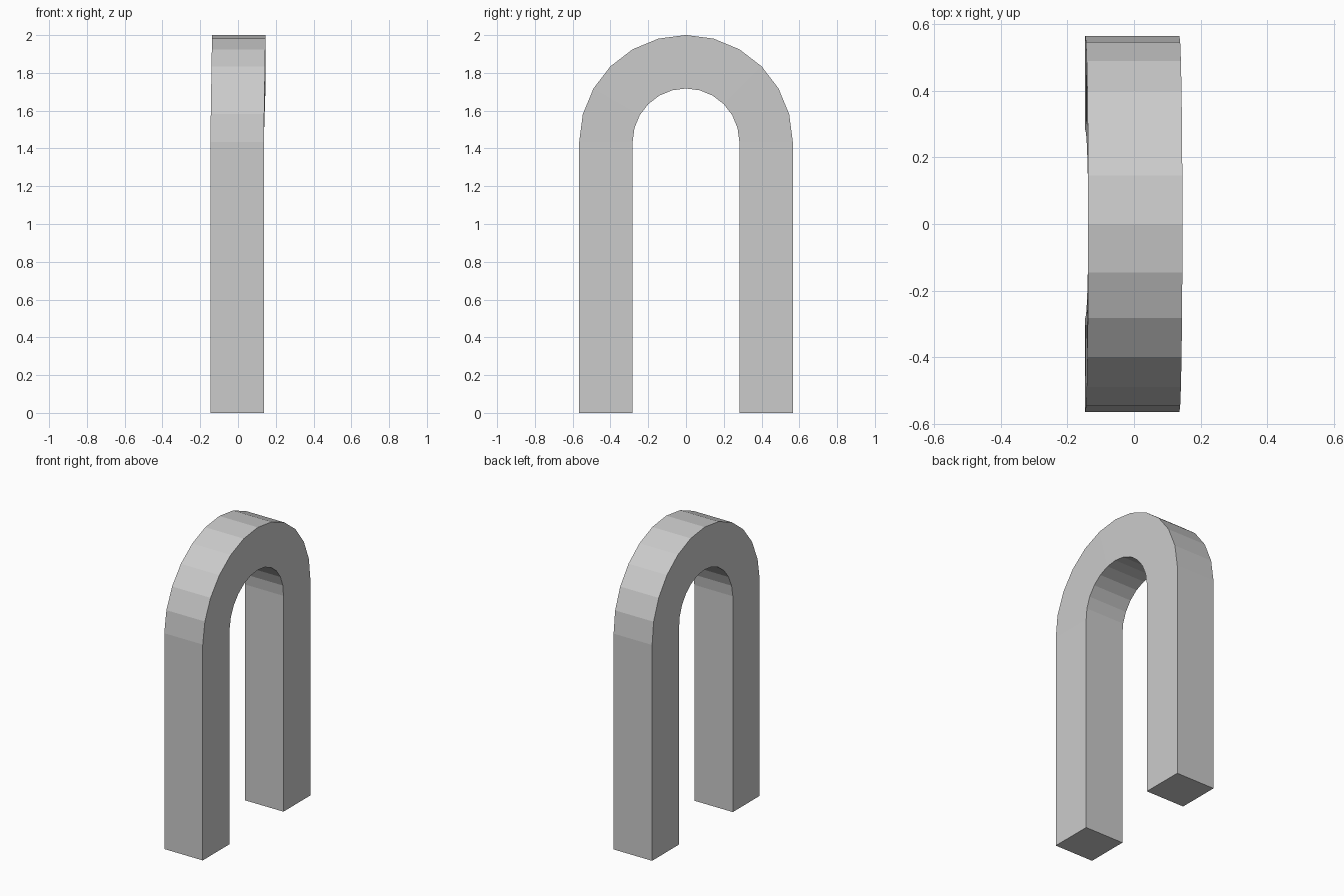
import bpy, bmesh, math

if "Cube" in bpy.data.objects:
    bpy.data.objects.remove(bpy.data.objects["Cube"])

HALF_WIDTH = 0.1415   # half the square bar
R_MID = 0.424         # centre-line radius of the bend
SPRING = 1.435        # height where the bend starts
STEPS = 12            # flat segments in the bend
X_BASE, X_LEAN = -0.005, 0.009   # the crown leans slightly sideways

bm = bmesh.new()


def add_ring(angle, z_base):
    """Square cross-section, turned to follow the bend."""
    c, s = math.cos(angle), math.sin(angle)
    x0 = X_BASE + X_LEAN * s
    ring = []
    for dx, dr in ((-1, -1), (1, -1), (1, 1), (-1, 1)):
        r = R_MID + dr * HALF_WIDTH
        ring.append(bm.verts.new((x0 + dx * HALF_WIDTH, r * c, z_base + r * s)))
    return ring


# Foot, bend, foot
rings = [add_ring(0, 0)]
rings += [add_ring(math.pi * i / STEPS, SPRING) for i in range(STEPS + 1)]
rings.append(add_ring(math.pi, 0))

# Skin the bar and close both feet
for a, b in zip(rings, rings[1:]):
    for i in range(4):
        j = (i + 1) % 4
        bm.faces.new((a[i], a[j], b[j], b[i]))
bm.faces.new(rings[0])
bm.faces.new(rings[-1])
bmesh.ops.recalc_face_normals(bm, faces=bm.faces)

mesh = bpy.data.meshes.new("arch_bar")
bm.to_mesh(mesh)
bm.free()
bpy.context.collection.objects.link(bpy.data.objects.new("arch_bar", mesh))
